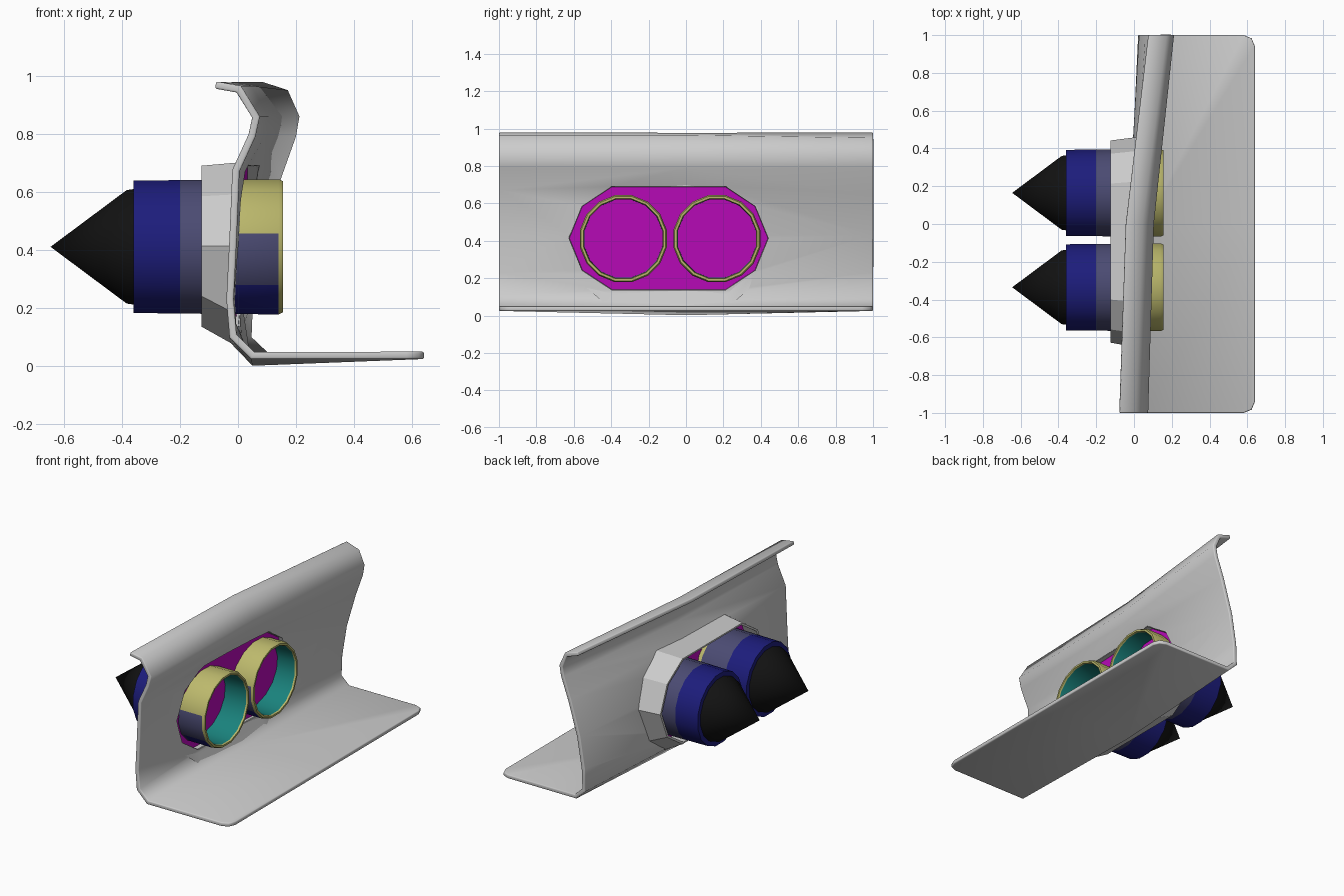
import bpy, bmesh, math

if "Cube" in bpy.data.objects:
    bpy.data.objects.remove(bpy.data.objects["Cube"])


def material(name, rgb):
    m = bpy.data.materials.new(name)
    m.diffuse_color = (*rgb, 1)
    m.use_nodes = True
    m.node_tree.nodes["Principled BSDF"].inputs["Base Color"].default_value = m.diffuse_color
    return m


BLACK = material("black", (0.006, 0.006, 0.006))
BLUE = material("blue", (0.012, 0.012, 0.2))
SLATE = material("slate", (0.07, 0.07, 0.17))
YELLOW = material("yellow", (0.5, 0.48, 0.15))
TEAL = material("teal", (0.01, 0.22, 0.2))
MAGENTA = material("magenta", (0.5, 0.003, 0.5))


def make(name, bm, mats=(), angle=35):
    me = bpy.data.meshes.new(name)
    bmesh.ops.recalc_face_normals(bm, faces=bm.faces) if name != "bent_panel" else None
    bm.to_mesh(me)
    bm.free()
    ob = bpy.data.objects.new(name, me)
    bpy.context.collection.objects.link(ob)
    for m in mats:
        me.materials.append(m)
    bpy.ops.object.select_all(action='DESELECT')
    ob.select_set(True)
    bpy.context.view_layer.objects.active = ob
    if angle:
        bpy.ops.object.shade_smooth_by_angle(angle=math.radians(angle))
    return ob


def strips(bm, loops, closed=True, wrap=False):
    """Quads between successive loops of vertices."""
    n = len(loops[0])
    pairs = list(zip(loops, loops[1:])) + ([(loops[-1], loops[0])] if wrap else [])
    for a, b in pairs:
        for i in range(n if closed else n - 1):
            j = (i + 1) % n
            bm.faces.new((a[i], a[j], b[j], b[i]))


# Panel cross-sections (x, z) at three stations along y
SECTIONS = {
    -1: [(-.075, .98), (.01, .965), (.075, .86), (.06, .79), (.005, .67), (-.005, .43),
         (-.015, .23), (-.005, .11), (.055, .05), (.64, .05)],
    0: [(-.04, .978), (.045, .965), (.105, .86), (.09, .79), (.04, .67), (.015, .43),
        (-.005, .21), (.0, .09), (.06, .027), (.64, .05)],
    1: [(.08, .98), (.172, .95), (.212, .86), (.2, .79), (.15, .65), (.085, .43),
        (.052, .23), (.047, .1), (.1, .05), (.64, .05)],
}


def wall_x(y, z):
    """Front surface of the wall, interpolated between the sections."""
    def at(pts):
        for (x0, z0), (x1, z1) in zip(pts[3:], pts[4:]):
            if z0 >= z >= z1:
                return x0 + (x1 - x0) * (z0 - z) / (z0 - z1)
        return pts[-2][0]
    a, b = at(SECTIONS[0]), at(SECTIONS[1 if y > 0 else -1])
    return a + (b - a) * abs(y)


# Opening outline (y, z): a stretched polygon with ten corners
CY, CZ = -0.093, 0.413
half = [(.535, 0), (.465, .172), (.307, .277)]
OPENING = [(CY + y, CZ + z) for y, z in half]
OPENING += [(CY - y, CZ + z) for y, z in half[::-1]]
OPENING += [(CY - y, CZ - z) for y, z in half[1:]]
OPENING += [(CY + y, CZ - z) for y, z in half[:0:-1]]


def grown(d, drop=0):
    """Opening outline pushed out by d; lower corners also drop."""
    out = []
    for y, z in OPENING:
        l = math.hypot(y - CY, z - CZ)
        low = max(0, (CZ - z) / .277)
        out.append((y + d * (y - CY) / l, z + d * (z - CZ) / l - drop * low))
    return out


# Panel with curled top lip and floor shelf
bm = bmesh.new()
rows = [[bm.verts.new((x, y, z)) for x, z in pts] for y, pts in SECTIONS.items()]
strips(bm, rows, closed=False)
bmesh.ops.recalc_face_normals(bm, faces=bm.faces)
bm.normal_update()
if sum(f.normal.z * f.calc_area() for f in bm.faces) < 0:
    bmesh.ops.reverse_faces(bm, faces=bm.faces)
bmesh.ops.bevel(bm, geom=[rows[0][-1], rows[-1][-1]], offset=.06, segments=2,
                profile=.5, affect='VERTICES')
panel = make("bent_panel", bm, angle=None)
solid = panel.modifiers.new("thickness", 'SOLIDIFY')
solid.thickness, solid.offset, solid.use_even_offset = .025, -1, True
bev = panel.modifiers.new("soft_edge", 'BEVEL')
bev.width, bev.segments = .006, 2
bev.limit_method, bev.angle_limit = 'ANGLE', math.radians(70)

# Cutter for the opening
bm = bmesh.new()
ends = [[bm.verts.new((x, y, z)) for y, z in OPENING] for x in (-.3, .3)]
strips(bm, ends)
for e in ends:
    bm.faces.new(e)
cutter = make("opening_cutter", bm, angle=None)
cutter.hide_render = True
cutter.hide_set(True)
cut = panel.modifiers.new("opening", 'BOOLEAN')
cut.operation, cut.object, cut.solver = 'DIFFERENCE', cutter, 'EXACT'
bpy.context.view_layer.objects.active = panel
panel.select_set(True)
for m in list(panel.modifiers):
    bpy.ops.object.modifier_apply(modifier=m.name)
bpy.data.objects.remove(cutter)
bpy.ops.object.select_all(action='DESELECT')
panel.select_set(True)
bpy.ops.object.shade_smooth_by_angle(angle=math.radians(50))

# Housing collar behind the opening, flaring down to the panel foot
bm = bmesh.new()
back_out, back_in = grown(.0), grown(-.015)
wall_out, wall_in = grown(.02, .075), grown(-.002)
loops = [[bm.verts.new((-.125, y, z)) for y, z in back_out],
         [bm.verts.new((wall_x(y, z) - .014, y, z)) for y, z in wall_out],
         [bm.verts.new((wall_x(y, z) - .008, y, z)) for y, z in wall_in],
         [bm.verts.new((-.125, y, z)) for y, z in back_in]]
strips(bm, loops, wrap=True)
make("housing_collar", bm, angle=25)

# Magenta backing plate, tilted with the wall
bm = bmesh.new()
bm.faces.new([bm.verts.new((.05 * y + .08 * (z - .41), y, z)) for y, z in grown(-.004)])
make("backing_plate", bm, [MAGENTA], angle=None)

# Two tubes with bored mouths and pointed tails: (x, radius, material of next band)
TUBE = [(-.36, .2, 0), (-.36, .232, 0), (-.2, .234, 1), (-.02, .236, 2), (.14, .237, 2),
        (.155, .23, 2), (.155, .218, 2), (.145, .214, 3), (-.07, .212, None)]
SIDES = 16


def ring(bm, x, r, cy):
    return [bm.verts.new((x, cy + r * math.cos(2 * math.pi * (i + .5) / SIDES),
                          .411 + r * math.sin(2 * math.pi * (i + .5) / SIDES)))
            for i in range(SIDES)]


for side, cy in (("left", -.335), ("right", .165)):
    bm = bmesh.new()
    rings = [ring(bm, x, r, cy) for x, r, _ in TUBE]
    for k in range(len(rings) - 1):
        start = len(bm.faces)
        strips(bm, rings[k:k + 2])
        bm.faces.ensure_lookup_table()
        for f in bm.faces[start:]:
            f.material_index = TUBE[k][2]
            # mouth band fades from yellow on top to blue underneath
            if k == 3:
                z = f.calc_center_median().z
                f.material_index = 2 if z > .45 else 1 if z > .32 else 0
    make(side + "_tube", bm, [BLUE, SLATE, YELLOW, TEAL], angle=35)

    bm = bmesh.new()
    base, shoulder = ring(bm, -.355, .203, cy), ring(bm, -.383, .199, cy)
    strips(bm, [base, shoulder])
    tip = bm.verts.new((-.645, cy, .411))
    for i in range(SIDES):
        bm.faces.new((shoulder[i], shoulder[(i + 1) % SIDES], tip))
    bm.faces.new(base)
    make(side + "_tail_cone", bm, [BLACK], angle=30)
